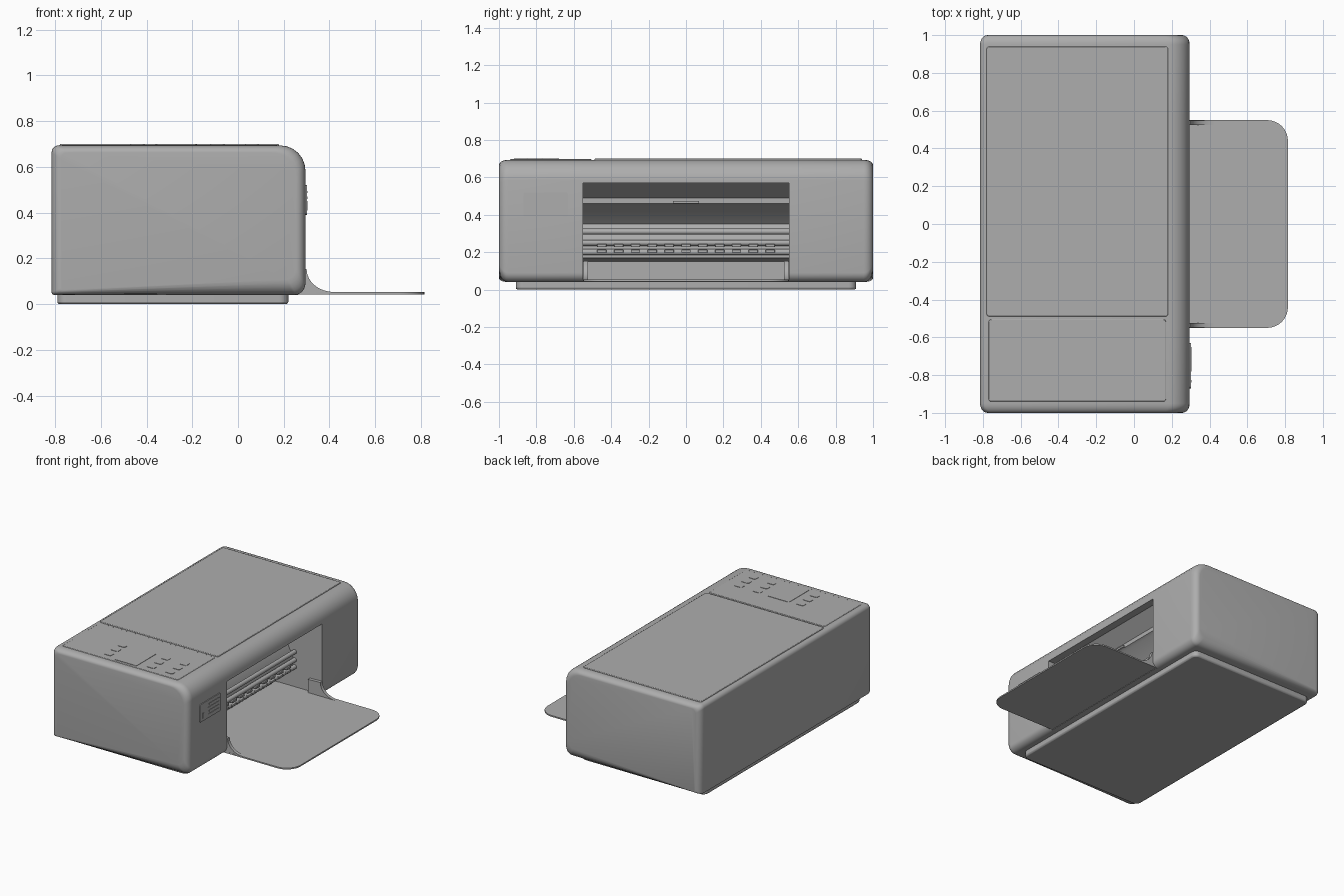
import bpy, bmesh, math
from mathutils import Vector

old = bpy.data.objects.get("Cube")
if old:
    bpy.data.objects.remove(old, do_unlink=True)

grey = bpy.data.materials.new("plain grey")
grey.use_nodes = True
grey.diffuse_color = (0.42, 0.42, 0.42, 1)
grey.node_tree.nodes["Principled BSDF"].inputs["Base Color"].default_value = (0.42, 0.42, 0.42, 1)


def rounded(corners, steps=6):
    """Outline from (u, v, radius) corners, with circular fillets."""
    out = []
    for i, (u, v, r) in enumerate(corners):
        p = Vector((u, v))
        if r == 0:
            out.append(p)
            continue
        before = Vector(corners[i - 1][:2])
        after = Vector(corners[(i + 1) % len(corners)][:2])
        a = p + (before - p).normalized() * r
        b = p + (after - p).normalized() * r
        for k in range(steps + 1):
            t = k / steps
            wa, wp, wb = (1 - t) ** 2, 1.414 * t * (1 - t), t * t
            out.append((a * wa + p * wp + b * wb) / (wa + wp + wb))
    return out


def loft(name, sections, axis="y", bevel=0):
    """Skin closed outlines, given as (position, outline), along an axis."""
    bm = bmesh.new()
    rings = []
    for d, outline in sections:
        rings.append([bm.verts.new((u, d, v) if axis == "y" else (u, v, d) if axis == "z"
                                   else (d, u, v)) for u, v in outline])
    n = len(rings[0])
    for lo, hi in zip(rings, rings[1:]):
        for i in range(n):
            j = (i + 1) % n
            bm.faces.new((lo[i], lo[j], hi[j], hi[i]))
    bm.faces.new(rings[0])
    bm.faces.new(rings[-1])
    bmesh.ops.recalc_face_normals(bm, faces=bm.faces)
    mesh = bpy.data.meshes.new(name)
    bm.to_mesh(mesh)
    bm.free()
    mesh.materials.append(grey)
    ob = bpy.data.objects.new(name, mesh)
    bpy.context.collection.objects.link(ob)
    if bevel:
        mod = ob.modifiers.new("soft edges", "BEVEL")
        mod.width, mod.segments, mod.limit_method = bevel, 2, "ANGLE"
    bpy.ops.object.select_all(action="DESELECT")
    ob.select_set(True)
    bpy.context.view_layer.objects.active = ob
    bpy.ops.object.shade_smooth_by_angle(angle=math.radians(35))
    return ob


def plate(name, u0, u1, v0, v1, d0, d1, axis="z", r=0.0, bevel=0):
    """Flat slab with rounded corners."""
    outline = rounded([(u0, v0, r), (u1, v0, r), (u1, v1, r), (u0, v1, r)])
    return loft(name, [(d0, outline), (d1, outline)], axis, bevel)


BACK, FACE, LOW, TOP = -0.815, 0.295, 0.04, 0.694
OPEN = 0.55


def shell(k):
    """Casing cross-section, drawn in by k at its rounded ends."""
    return rounded([(BACK + 0.04 * k, LOW + 0.02 * k, 0.012),
                    (FACE - 0.04 * k, LOW + 0.07 * k, 0.05),
                    (FACE - 0.04 * k, TOP - 0.03 * k, 0.11),
                    (BACK + 0.04 * k, TOP - 0.03 * k, 0.03)])


# Solid ends of the casing, with rounded outer rims
for side, label in ((-1, "front"), (1, "back")):
    rim = [(side * OPEN, shell(0))]
    for s in range(7):
        a = math.radians(15 * s)
        rim.append((side * (0.95 + 0.05 * math.sin(a)), shell(1 - math.cos(a))))
    loft(label + "_casing_end", rim)

# Middle of the casing, with the stepped paper opening
middle = rounded([
    (BACK, LOW, 0.012), (0.265, LOW, 0), (0.265, 0.052, 0),
    (-0.08, 0.052, 0), (-0.08, 0.15, 0), (0.06, 0.17, 0),
    (0.06, 0.27, 0), (0.02, 0.35, 0), (0.12, 0.45, 0),
    (0.14, 0.46, 0), (0.14, 0.49, 0), (0.24, 0.57, 0),
    (FACE, 0.57, 0), (FACE, TOP, 0.11), (BACK, TOP, 0.03)])
loft("casing_middle", [(-OPEN, middle), (OPEN, middle)])

# Foot under the casing
plate("base", -0.79, 0.22, -0.91, 0.91, 0, 0.05, r=0.04, bevel=0.01)

# Lid and control panel on top
plate("scanner_lid", -0.78, 0.18, -0.49, 0.94, 0.68, 0.70, r=0.015, bevel=0.004)
plate("control_panel", -0.77, 0.17, -0.94, -0.505, 0.68, 0.697, r=0.015, bevel=0.003)
plate("display", -0.36, -0.18, -0.92, -0.68, 0.69, 0.6995, r=0.01)
for i in range(3):
    for x in (-0.44, -0.09, 0.06):
        y = -0.89 + 0.08 * i
        plate("panel_button", x - 0.03, x + 0.03, y, y + 0.045, 0.69, 0.6995, r=0.012)

# Card slot panel beside the opening
plate("card_panel", -0.87, -0.63, 0.39, 0.52, 0.285, 0.301, "x", r=0.012)
plate("card_slot_tall", -0.84, -0.825, 0.41, 0.45, 0.29, 0.304, "x")
for i in range(4):
    z = 0.41 + 0.025 * i
    plate("card_slot", -0.78 + 0.015 * (i % 2), -0.65, z, z + 0.01, 0.29, 0.304, "x")

# Paper guides and rollers inside the opening
plate("grip_lip", -0.07, 0.07, 0.46, 0.473, 0.12, 0.155, "x")
for z in (0.31, 0.25, 0.2):
    ring = [(0.075 + 0.016 * math.cos(math.tau * k / 12),
             z + 0.016 * math.sin(math.tau * k / 12)) for k in range(12)]
    loft("roller_bar", [(-OPEN, ring), (OPEN, ring)])
for z in (0.235, 0.205):
    for i in range(11):
        y = -0.45 + 0.09 * i
        plate("feed_wheel", y - 0.025, y + 0.025, z - 0.008, z + 0.008, 0.05, 0.10, "x", bevel=0.003)

# Output tray with flared side guides
tray = rounded([(-0.05, -OPEN, 0), (0.815, -OPEN, 0.11), (0.815, OPEN, 0.11), (-0.05, OPEN, 0)], 8)
loft("output_tray", [(0.043, tray), (0.053, tray)], "z")
flare = [(0.2, 0.045), (0.2, 0.15)]
for k in range(9):
    a = math.radians(90 * k / 8)
    flare.append((0.42 - 0.12 * math.cos(a), 0.153 - 0.1 * math.sin(a)))
flare.append((0.42, 0.045))
for side, label in ((-1, "front"), (1, "back")):
    loft(label + "_tray_guide", [(side * 0.525, flare), (side * 0.549, flare)])
